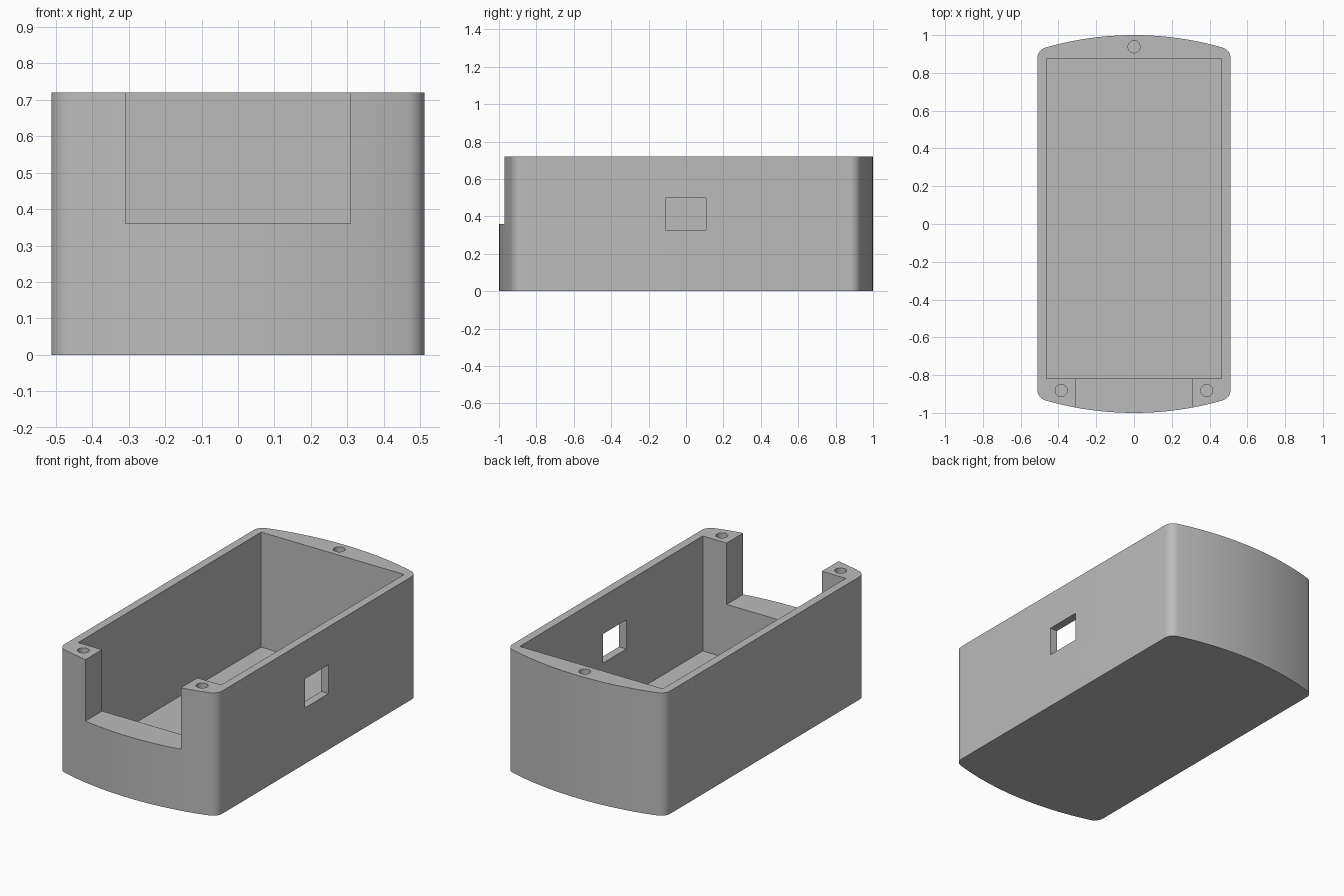
import bpy, bmesh
from math import sin, cos, asin, sqrt, radians
from mathutils import Matrix

HALF_WIDTH, HEIGHT = 0.512, 0.72
END_RADIUS, CORNER_RADIUS = 1.7, 0.06

default_cube = bpy.data.objects.get("Cube")
if default_cube:
    bpy.data.objects.remove(default_cube, do_unlink=True)

# Single plain grey plastic
grey = bpy.data.materials.new("grey_plastic")
grey.use_nodes = True
colour = (0.5, 0.5, 0.5, 1)
grey.diffuse_color = colour
grey.node_tree.nodes["Principled BSDF"].inputs["Base Color"].default_value = colour


def make_object(name, bm):
    bmesh.ops.recalc_face_normals(bm, faces=bm.faces)
    mesh = bpy.data.meshes.new(name)
    bm.to_mesh(mesh)
    bm.free()
    mesh.materials.append(grey)
    obj = bpy.data.objects.new(name, mesh)
    bpy.context.collection.objects.link(obj)
    return obj


def box(name, low, high):
    bm = bmesh.new()
    size = [b - a for a, b in zip(low, high)]
    centre = [(a + b) / 2 for a, b in zip(low, high)]
    bmesh.ops.create_cube(bm, size=1, matrix=Matrix.Translation(centre) @ Matrix.Diagonal((*size, 1)))
    return make_object(name, bm)


def cylinder(name, x, y, radius, low, high):
    bm = bmesh.new()
    bmesh.ops.create_cone(bm, cap_ends=True, segments=32, radius1=radius, radius2=radius,
                          depth=high - low, matrix=Matrix.Translation((x, y, (low + high) / 2)))
    return make_object(name, bm)


def quarter_outline():
    """Rounded corner, then the bowed end up to the centre line."""
    cx = HALF_WIDTH - CORNER_RADIUS
    reach = END_RADIUS - CORNER_RADIUS
    arc_y = 1 - END_RADIUS
    cy = arc_y + sqrt(reach ** 2 - cx ** 2)
    tilt = asin(cx / reach)
    points = []
    for i in range(11):
        a = (radians(90) - tilt) * i / 10
        points.append((cx + CORNER_RADIUS * cos(a), cy + CORNER_RADIUS * sin(a)))
    for i in range(1, 17):
        a = tilt * (1 - i / 16)
        points.append((END_RADIUS * sin(a), arc_y + END_RADIUS * cos(a)))
    return points


# Solid case with two flat sides and two bowed ends
quarter = quarter_outline()
half = quarter + [(-x, y) for x, y in reversed(quarter[:-1])]
outline = half + [(-x, -y) for x, y in half]
bm = bmesh.new()
base = bm.faces.new([bm.verts.new((x, y, 0)) for x, y in outline])
top = bmesh.ops.extrude_face_region(bm, geom=[base])
top_verts = [g for g in top["geom"] if isinstance(g, bmesh.types.BMVert)]
bmesh.ops.translate(bm, verts=top_verts, vec=(0, 0, HEIGHT))
case = make_object("open_case", bm)

# Cavity, front notch, side window and blind screw holes
cutters = [
    box("cavity_cutter", (-0.464, -0.818, 0.046), (0.464, 0.877, 1)),
    box("front_notch_cutter", (-0.309, -1.1, 0.36), (0.309, -0.7, 1)),
    box("side_window_cutter", (0.4, -0.11, 0.328), (0.6, 0.108, 0.498)),
]
for x, y in ((0, 0.938), (-0.385, -0.882), (0.385, -0.882)):
    cutters.append(cylinder("screw_hole_cutter", x, y, 0.032, 0.4, 1))

for cutter in cutters:
    cut = case.modifiers.new(cutter.name, "BOOLEAN")
    cut.operation = "DIFFERENCE"
    cut.solver = "EXACT"
    cut.object = cutter

# Bake the cuts and drop the cutters
bpy.context.view_layer.update()
evaluated = case.evaluated_get(bpy.context.evaluated_depsgraph_get())
cut_mesh = bpy.data.meshes.new_from_object(evaluated)
case.modifiers.clear()
case.data = cut_mesh
for cutter in cutters:
    bpy.data.objects.remove(cutter, do_unlink=True)
case.data.materials.clear()
case.data.materials.append(grey)
for face in case.data.polygons:
    face.material_index = 0

bpy.ops.object.select_all(action="DESELECT")
case.select_set(True)
bpy.context.view_layer.objects.active = case
bpy.ops.object.shade_smooth_by_angle(angle=radians(30))
